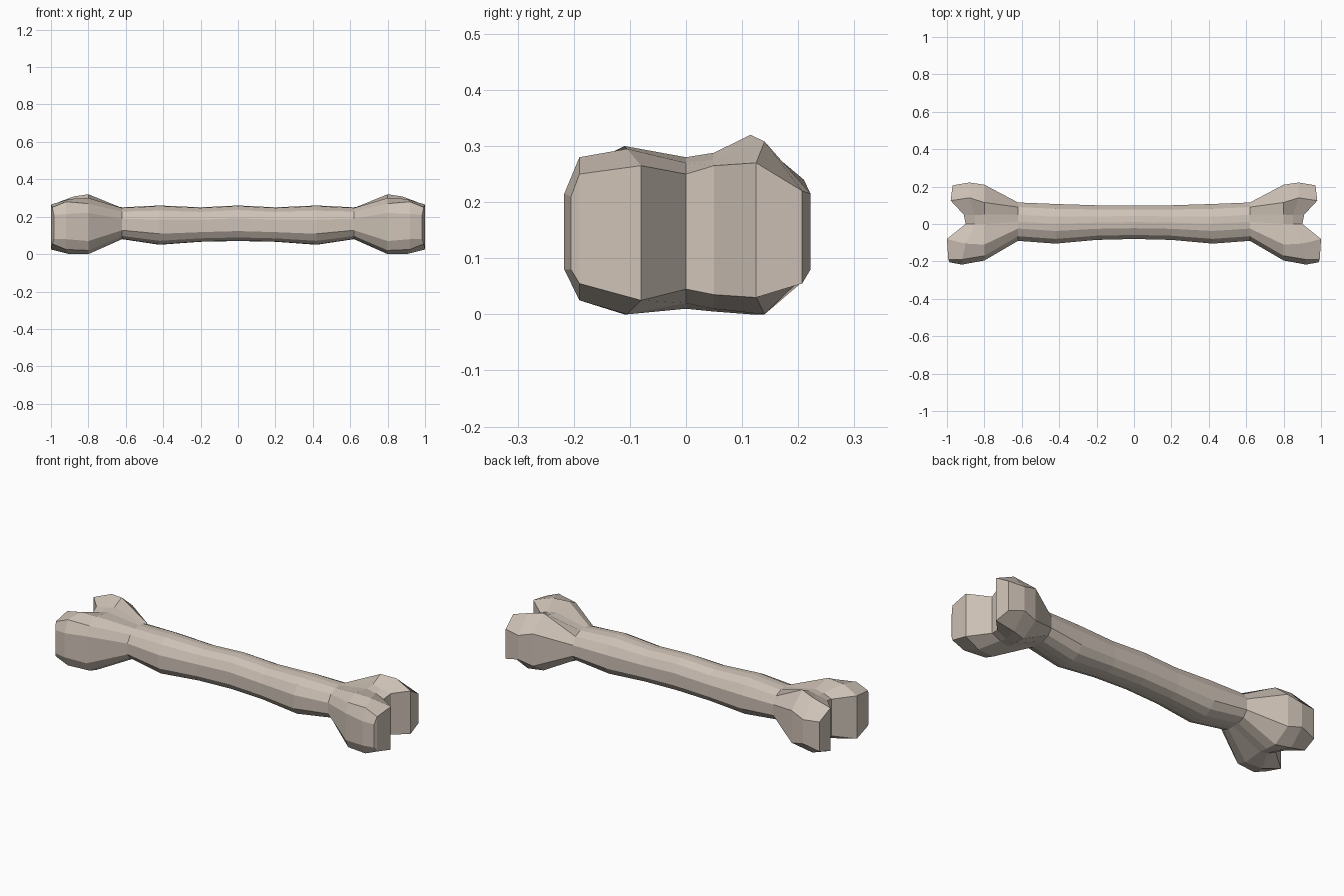
import bpy, bmesh

if "Cube" in bpy.data.objects:
    bpy.data.objects.remove(bpy.data.objects["Cube"])

# Seven columns across the bone: near side, five across the middle, far side.
# Each station gives per-column x, y, upper z and lower z.
PROFILE_Y = [0, .12, .32, .5, .68, .88, 1]
PROFILE_UP = [.64, .87, .98, 1, .98, .87, .64]
PROFILE_LOW = [.28, .10, .01, 0, .01, .10, .28]


def shaft_station(x, y0, y1, z0, z1):
    return ([x] * 7,
            [y0 + (y1 - y0) * t for t in PROFILE_Y],
            [z0 + (z1 - z0) * t for t in PROFILE_UP],
            [z0 + (z1 - z0) * t for t in PROFILE_LOW])


# Half of the bone, from the middle out to the forked end
stations = [
    shaft_station(0, -.08, .10, .07, .26),
    shaft_station(.2, -.085, .10, .066, .25),
    shaft_station(.42, -.105, .107, .05, .26),
    shaft_station(.62, -.09, .115, .08, .25),
    ([.8] * 7,
     [-.195, -.17, -.11, 0, .05, .115, .21],
     [.22, .27, .30, .28, .288, .32, .24],
     [.07, .02, 0, .01, .005, 0, .06]),
    ([.92, .92, .9, .85, .85, .88, .88],
     [-.217, -.19, -.105, 0, .048, .14, .222],
     [.215, .28, .295, .27, .275, .308, .215],
     [.08, .025, 0, .02, .01, 0, .08]),
    ([.985, .993, 1, .9, .91, .98, .97],
     [-.205, -.19, -.08, 0, .05, .125, .207],
     [.21, .25, .265, .25, .265, .27, .22],
     [.08, .055, .025, .045, .035, .03, .055]),
]

bm = bmesh.new()
rings = []
for xs, ys, ups, lows in stations:
    top = [bm.verts.new(p) for p in zip(xs, ys, ups)]
    low = [bm.verts.new(p) for p in zip(xs, ys, lows)]
    rings.append(top + low[::-1])

# Skin between stations
for a, b in zip(rings, rings[1:]):
    for i in range(14):
        j = (i + 1) % 14
        bm.faces.new((a[i], a[j], b[j], b[i]))

# Forked end cap, in upright strips
end = rings[-1]
for i in range(6):
    bm.faces.new((end[i], end[i + 1], end[12 - i], end[13 - i]))
bmesh.ops.recalc_face_normals(bm, faces=bm.faces)

mesh = bpy.data.meshes.new("bone")
bm.to_mesh(mesh)
bm.free()
bone = bpy.data.objects.new("bone", mesh)
bpy.context.collection.objects.link(bone)

# Mirror to the other end
mirror = bone.modifiers.new("mirror", 'MIRROR')
mirror.use_axis[0] = True
mirror.use_clip = True

# Warm grey-beige colour
mat = bpy.data.materials.new("bone_beige")
mat.diffuse_color = (.62, .54, .47, 1)
mat.use_nodes = True
mat.node_tree.nodes["Principled BSDF"].inputs["Base Color"].default_value = mat.diffuse_color
mesh.materials.append(mat)
